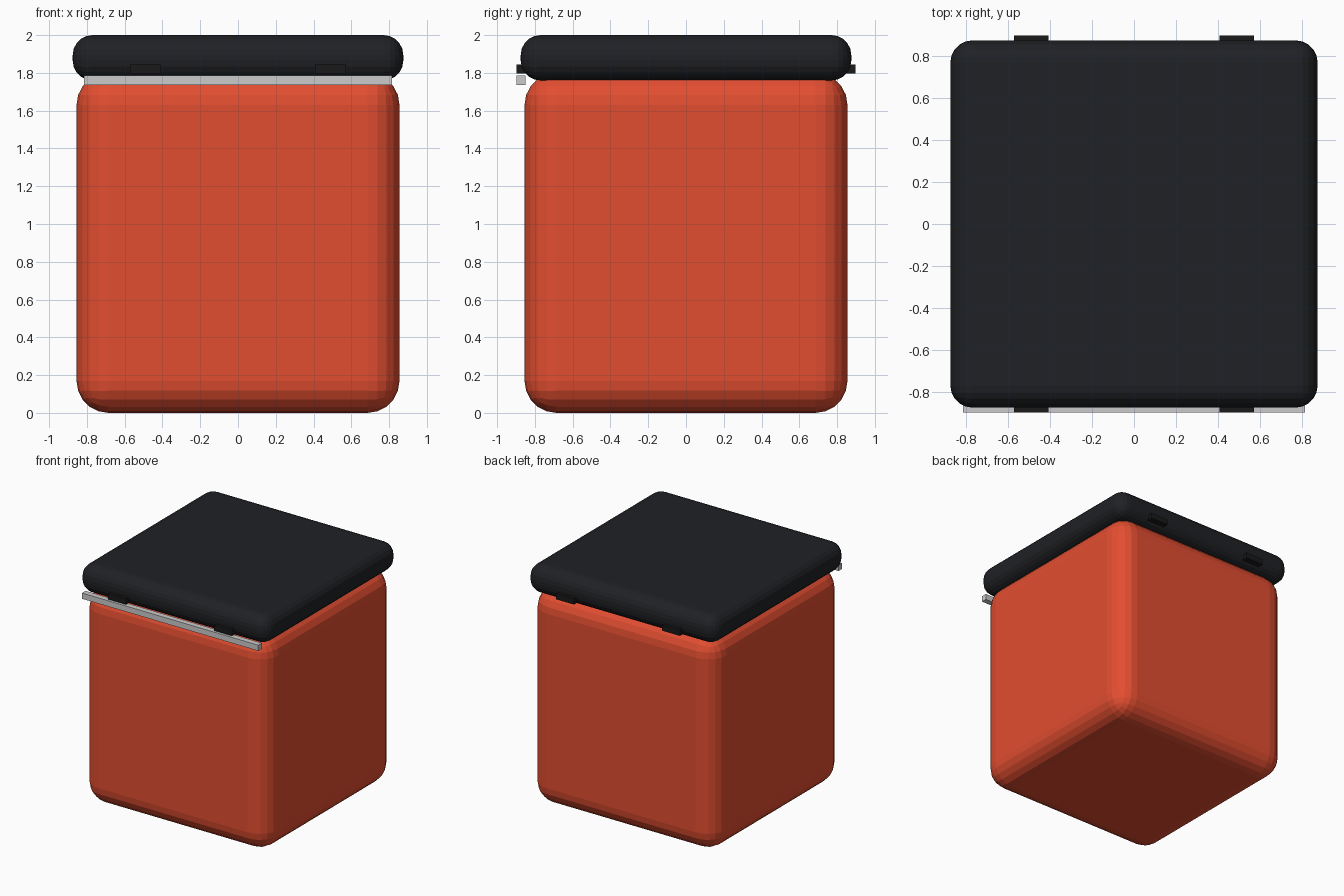
import bpy

default = bpy.data.objects.get("Cube")
if default:
    bpy.data.objects.remove(default, do_unlink=True)


def material(name, color):
    mat = bpy.data.materials.new(name)
    mat.use_nodes = True
    rgba = (*color, 1)
    mat.diffuse_color = rgba
    mat.node_tree.nodes["Principled BSDF"].inputs["Base Color"].default_value = rgba
    return mat


def box(name, low, high, mat, radius=0, segments=5):
    """Box between two corners, with optional rounded edges."""
    bpy.ops.mesh.primitive_cube_add(size=1)
    obj = bpy.context.object
    obj.name = name
    for v in obj.data.vertices:
        v.co = [lo if c < 0 else hi for c, lo, hi in zip(v.co, low, high)]
    obj.data.materials.append(mat)
    if radius:
        bevel = obj.modifiers.new("Rounded edges", "BEVEL")
        bevel.width = radius
        bevel.segments = segments
        bevel.limit_method = "NONE"
    return obj


orange = material("orange_shell", (0.76, 0.075, 0.03))
charcoal = material("charcoal_lid", (0.014, 0.015, 0.018))
black = material("black_tabs", (0.01, 0.01, 0.01))
silver = material("silver_trim", (0.53, 0.53, 0.54))

# Rounded container and overhanging lid
box("body", (-0.855, -0.855, 0), (0.855, 0.855, 1.8), orange, 0.17)
box("lid", (-0.875, -0.875, 1.76), (0.875, 0.875, 2), charcoal, 0.105)

# Straight handle bar below the front of the lid
box("front_bar", (-0.815, -0.897, 1.737), (0.815, -0.85, 1.785), silver)

# Latch tabs in front and hinge tabs behind
for x, side in ((-0.49, "right"), (0.49, "left")):
    for y, name in ((-0.865, "latch"), (0.865, "hinge")):
        box(f"{side}_{name}", (x - 0.082, y - 0.032, 1.797),
            (x + 0.082, y + 0.032, 1.845), black)
